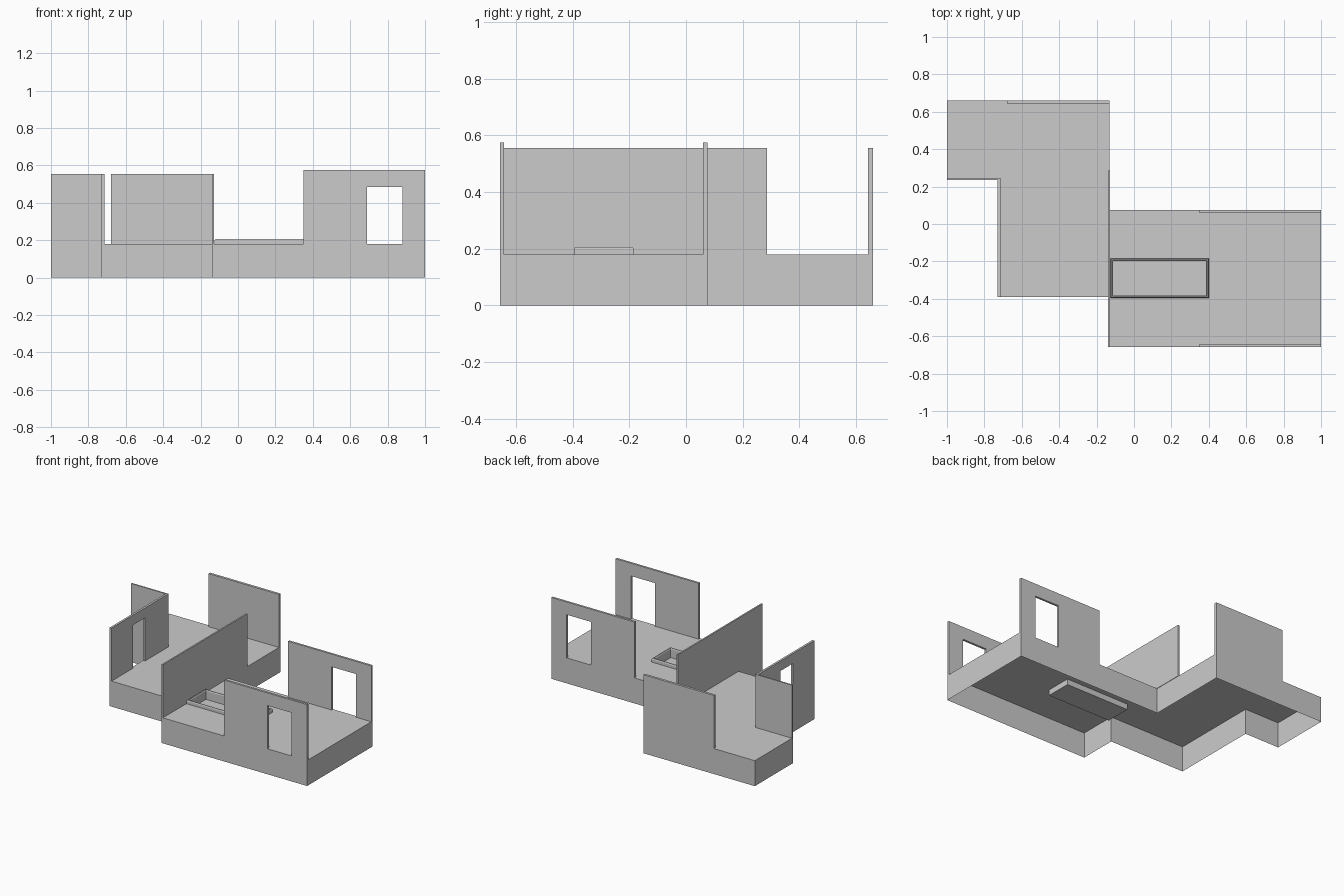
import bpy, bmesh
from mathutils import Vector

if "Cube" in bpy.data.objects:
    bpy.data.objects.remove(bpy.data.objects["Cube"])

FLOOR = 0.18


def finish(name, bm):
    bmesh.ops.recalc_face_normals(bm, faces=bm.faces[:])
    mesh = bpy.data.meshes.new(name)
    bm.to_mesh(mesh)
    bm.free()
    ob = bpy.data.objects.new(name, mesh)
    bpy.context.collection.objects.link(ob)
    return ob


def wall(name, axis, start, end, near, far, top, door=None):
    """Thin wall running along axis; door = (start, end, top) cut down to the floor."""
    pts = [(start, FLOOR)]
    if door:
        a, b, t = door
        pts += [(a, FLOOR), (a, t), (b, t), (b, FLOOR)]
    pts += [(end, FLOOR), (end, top), (start, top)]
    place = (lambda u, z: (u, near, z)) if axis == 'x' else (lambda u, z: (near, u, z))
    step = Vector((0, far - near, 0)) if axis == 'x' else Vector((far - near, 0, 0))
    bm = bmesh.new()
    face = bm.faces.new([bm.verts.new(place(u, z)) for u, z in pts])
    geo = bmesh.ops.extrude_face_region(bm, geom=[face], use_keep_orig=True)
    bmesh.ops.translate(bm, vec=step,
                        verts=[g for g in geo['geom'] if isinstance(g, bmesh.types.BMVert)])
    finish(name, bm)


# Base: floor made of the footprint's cells, with a skirt and an open underside
rooms = [(-1, -0.13, 0.235, 0.66), (-0.73, -0.13, -0.39, 0.66), (-0.138, 1, -0.657, 0.075)]
pool = (-0.125, 0.40, -0.395, -0.185)
rim = 0.014
hole = (pool[0] + rim, pool[1] - rim, pool[2] + rim, pool[3] - rim)


def inside(r, x, y):
    return r[0] < x < r[1] and r[2] < y < r[3]


rects = rooms + [hole]
xs = sorted({v for r in rects for v in r[:2]})
ys = sorted({v for r in rects for v in r[2:]})
bm = bmesh.new()
for x0, x1 in zip(xs, xs[1:]):
    for y0, y1 in zip(ys, ys[1:]):
        mx, my = (x0 + x1) / 2, (y0 + y1) / 2
        if any(inside(r, mx, my) for r in rooms) and not inside(hole, mx, my):
            bm.faces.new([bm.verts.new((x, y, FLOOR))
                          for x, y in ((x0, y0), (x1, y0), (x1, y1), (x0, y1))])
bmesh.ops.remove_doubles(bm, verts=bm.verts[:], dist=1e-5)


def on_hole(v):
    return (hole[0] - 1e-4 < v.co.x < hole[1] + 1e-4 and
            hole[2] - 1e-4 < v.co.y < hole[3] + 1e-4)


outer = [e for e in bm.edges if e.is_boundary and not all(on_hole(v) for v in e.verts)]
geo = bmesh.ops.extrude_edge_only(bm, edges=outer)
for g in geo['geom']:
    if isinstance(g, bmesh.types.BMVert):
        g.co.z = 0
finish("base", bm)

# Sunken basin: raised bevelled rim, then walls down to a shallow bottom
bm = bmesh.new()
rings = []
for d, z in ((0, FLOOR), (0, 0.2), (0.004, 0.206), (rim - 0.004, 0.206), (rim, 0.2), (rim, 0.14)):
    x0, x1, y0, y1 = pool[0] + d, pool[1] - d, pool[2] + d, pool[3] - d
    rings.append([bm.verts.new((x, y, z)) for x, y in ((x0, y0), (x1, y0), (x1, y1), (x0, y1))])
for lo, hi in zip(rings, rings[1:]):
    for i in range(4):
        j = (i + 1) % 4
        bm.faces.new((lo[i], lo[j], hi[j], hi[i]))
bm.faces.new(rings[-1])
finish("basin", bm)

# Right room: matching front and back walls with doorways
for name, near, far in (("right_front_wall", -0.657, -0.642), ("right_back_wall", 0.06, 0.075)):
    wall(name, 'x', 0.35, 1, near, far, 0.575, (0.69, 0.88, 0.485))

# Dividing wall between the rooms
wall("dividing_wall", 'y', -0.657, 0.285, -0.138, -0.127, 0.555)

# Left room walls
wall("left_back_wall", 'x', -0.68, -0.13, 0.643, 0.66, 0.555)
wall("left_side_wall", 'y', -0.39, 0.245, -0.73, -0.715, 0.555, (-0.15, -0.015, 0.485))
wall("left_front_wall", 'x', -1, -0.73, 0.235, 0.245, 0.555)
